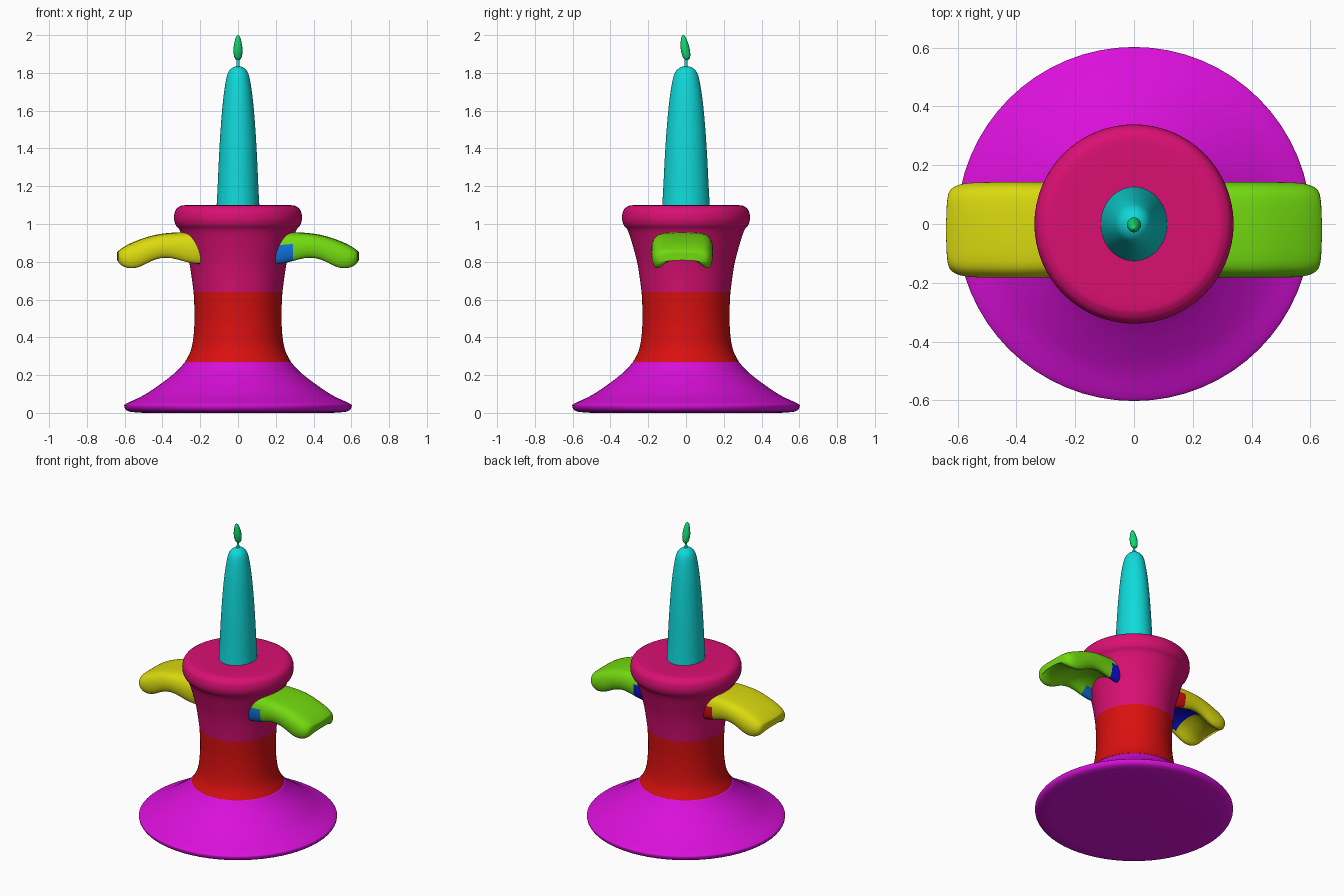
import bpy, math

cube = bpy.data.objects.get("Cube")
if cube:
    bpy.data.objects.remove(cube, do_unlink=True)

HI, MID, LO = 0.70, 0.17, 0.005


def material(name, r, g, b):
    m = bpy.data.materials.new(name)
    m.use_nodes = True
    m.diffuse_color = (r, g, b, 1)
    for node in m.node_tree.nodes:
        if node.type == 'BSDF_PRINCIPLED':
            node.inputs["Base Color"].default_value = (r, g, b, 1)
            node.inputs["Roughness"].default_value = 0.6
    return m


magenta = material("magenta", HI, LO, HI)
red = material("red", HI, LO, LO)
crimson = material("crimson", HI, LO, MID)
cyan = material("cyan", LO, HI, HI)
emerald = material("emerald", LO, HI, MID)
yellow = material("yellow", HI, HI, LO)
lime = material("lime", MID, HI, LO)
blue = material("blue", LO, MID, HI)
navy = material("navy", LO, LO, HI)


def make_object(name, verts, faces, mats, rule=None, angle=50):
    me = bpy.data.meshes.new(name)
    me.from_pydata(verts, [], faces)
    for m in mats:
        me.materials.append(m)
    if rule:
        for p in me.polygons:
            p.material_index = rule(p)
    ob = bpy.data.objects.new(name, me)
    bpy.context.collection.objects.link(ob)
    bpy.ops.object.select_all(action='DESELECT')
    ob.select_set(True)
    bpy.context.view_layer.objects.active = ob
    bpy.ops.object.mode_set(mode='EDIT')
    bpy.ops.mesh.select_all(action='SELECT')
    bpy.ops.mesh.normals_make_consistent(inside=False)
    bpy.ops.object.mode_set(mode='OBJECT')
    bpy.ops.object.shade_smooth_by_angle(angle=math.radians(angle))
    return ob


def smooth_profile(points, steps=4):
    """Catmull-Rom resampling of a short profile."""
    out = []
    for i in range(len(points) - 1):
        p0, p1 = points[max(i - 1, 0)], points[i]
        p2, p3 = points[i + 1], points[min(i + 2, len(points) - 1)]
        for s in range(steps):
            t = s / steps
            out.append(tuple(
                0.5 * (2 * b + (c - a) * t + (2 * a - 5 * b + 4 * c - d) * t * t
                       + (3 * b - a - 3 * c + d) * t ** 3)
                for a, b, c, d in zip(p0, p1, p2, p3)))
    return out + [points[-1]]


def lathe(name, profile, mats, rule=None, sides=64, sx=1, sy=1, lean=None):
    """Rings of (radius, z) around the z axis, capped at both ends."""
    verts, faces = [], []
    for r, z in profile:
        dy = lean(z) if lean else 0
        for k in range(sides):
            a = math.tau * k / sides
            verts.append((sx * r * math.cos(a), sy * r * math.sin(a) + dy, z))
    for i in range(len(profile) - 1):
        for k in range(sides):
            a, b = i * sides + k, i * sides + (k + 1) % sides
            faces.append((a, b, b + sides, a + sides))
    faces.append(tuple(range(sides)))
    faces.append(tuple(range(len(verts) - sides, len(verts))))
    return make_object(name, verts, faces, mats, rule)


# Holder: flared foot, waist and rolled rim
foot = [(0.57, 0.005), (0.592, 0.015), (0.602, 0.035), (0.59, 0.05), (0.50, 0.093),
        (0.40, 0.16), (0.325, 0.22), (0.28, 0.27)]
waist = [(0.28, 0.27), (0.25, 0.33), (0.235, 0.41), (0.23, 0.52), (0.235, 0.64)]
neck = [(0.235, 0.64), (0.255, 0.78), (0.283, 0.89), (0.308, 0.965), (0.33, 0.995),
        (0.339, 1.03), (0.332, 1.07), (0.31, 1.092), (0.27, 1.1), (0.10, 1.1)]
lathe("foot", [(0.50, 0.0)] + smooth_profile(foot), [magenta])
lathe("waist", smooth_profile(waist), [red])
lathe("neck", smooth_profile(neck), [crimson])

# Candle, wick and flame
candle = [(0.117, 1.09), (0.111, 1.2), (0.104, 1.35), (0.095, 1.5), (0.082, 1.65),
          (0.066, 1.76), (0.052, 1.805), (0.03, 1.828), (0.008, 1.835)]
lathe("candle", smooth_profile(candle), [cyan], sides=48, sx=0.97, sy=1.08)
lathe("wick", [(0.014, 1.825), (0.008, 1.84), (0.007, 1.88)], [cyan], sides=16)
flame = [(0.008, 1.868), (0.019, 1.882), (0.024, 1.915), (0.021, 1.95),
         (0.013, 1.985), (0.003, 2.0)]
lathe("flame", smooth_profile(flame), [emerald], sides=24,
      lean=lambda z: -0.015 * (z - 1.9) / 0.1)

# Drooping side handles, hollow underneath
half = [(0, 1.02), (0.6, 1.0), (0.88, 0.92), (1.02, 0.6), (1.02, 0.25),
        (0.92, -0.04), (0.74, -0.02), (0.55, 0.28), (0, 0.42)]
section = half + [(-u, v) for u, v in half[-2:0:-1]]
# x, bottom, top, half width
stations = [(0.14, 0.79, 0.95, 0.15), (0.22, 0.79, 0.955, 0.16), (0.29, 0.805, 0.955, 0.16),
            (0.37, 0.83, 0.952, 0.16), (0.45, 0.815, 0.94, 0.16), (0.52, 0.77, 0.917, 0.16),
            (0.585, 0.765, 0.89, 0.157), (0.625, 0.785, 0.865, 0.14),
            (0.64, 0.81, 0.85, 0.11)]


def handle(name, side, mats, rule):
    n = len(section)
    verts = [(side * x, -0.02 + w * u, lo + (hi - lo) * v)
             for x, lo, hi, w in stations for u, v in section]
    faces = [(i * n + k, i * n + (k + 1) % n, (i + 1) * n + (k + 1) % n, (i + 1) * n + k)
             for i in range(len(stations) - 1) for k in range(n)]
    # Bridge both ends across the section
    for base in (0, len(verts) - n):
        for k in range(n // 2):
            a, b = base + k, base + k + 1
            c, d = base + (n - k - 1) % n, base + (n - k) % n
            quad = list(dict.fromkeys((a, b, c, d)))
            if len(quad) > 2:
                faces.append(tuple(quad))
    ob = make_object(name, verts, faces, mats, rule, angle=180)
    sub = ob.modifiers.new("rounding", 'SUBSURF')
    sub.levels = sub.render_levels = 2
    return ob


def left_rule(p):
    c = p.center
    if abs(c.x) < 0.29 and c.z < 0.91:
        if c.y < -0.1:
            return 1
        if c.y > 0.06:
            return 2
    return 0


def right_rule(p):
    c = p.center
    if abs(c.x) < 0.26 and c.y > 0.11 and c.z < 0.9:
        return 1
    if abs(c.x) < 0.42 and abs(c.y + 0.02) < 0.13 and c.z < 0.9:
        return 2
    return 0


handle("left_handle", 1, [lime, blue, navy], left_rule)
handle("right_handle", -1, [yellow, red, navy], right_rule)
